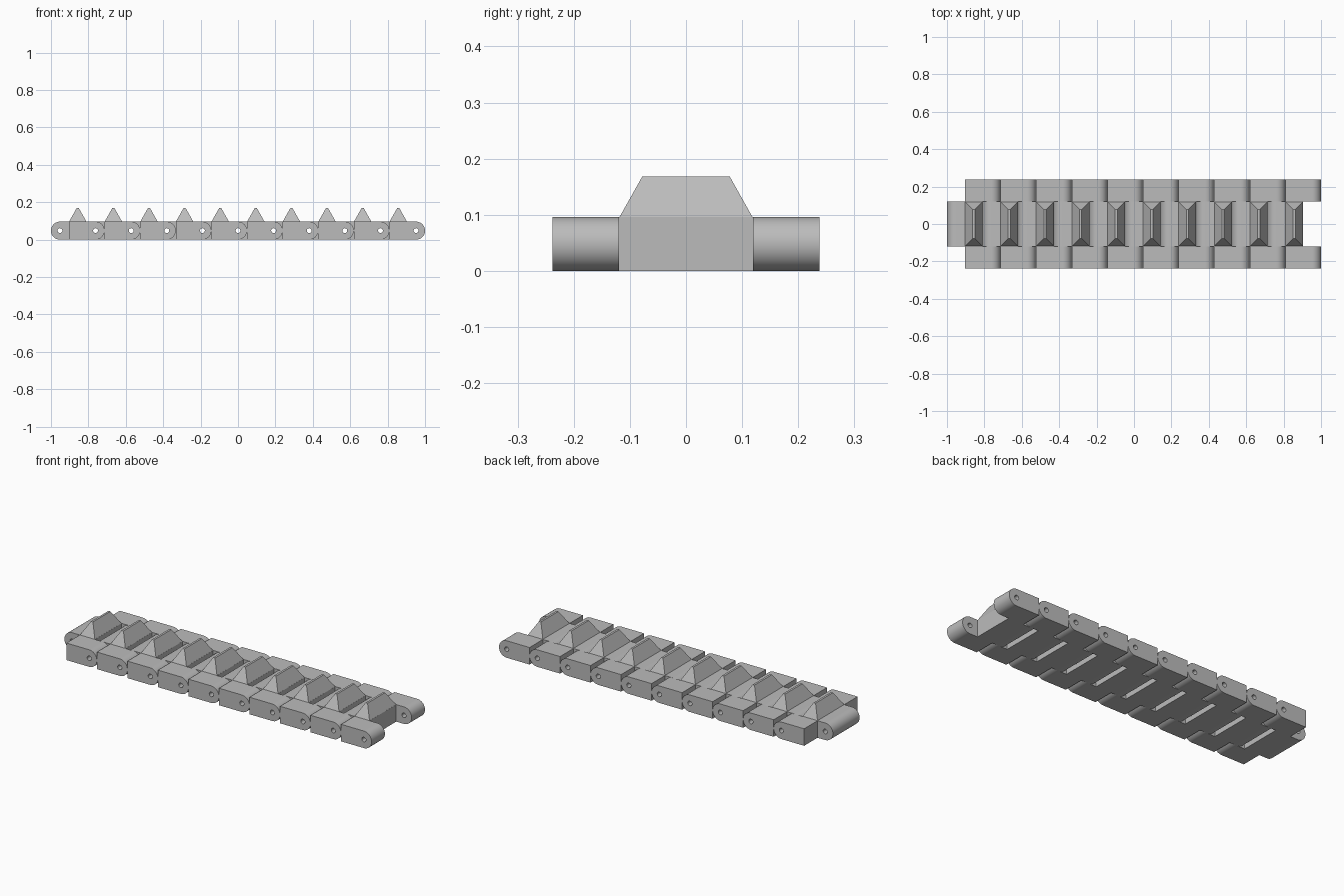
import bpy, bmesh, math
from mathutils import Matrix

if "Cube" in bpy.data.objects:
    bpy.data.objects.remove(bpy.data.objects["Cube"])

LINKS = 10
R = 0.048                      # half the link thickness
PITCH = (2 - 2 * R) / LINKS
HOLE = 0.013
INNER, OUTER, GAP = 0.12, 0.238, 0.001

steel = bpy.data.materials.new("grey_steel")
steel.use_nodes = True
colour = (0.5, 0.5, 0.5, 1)
steel.diffuse_color = colour
steel.node_tree.nodes["Principled BSDF"].inputs["Base Color"].default_value = colour


def arc(radius, start, end, count):
    angles = [start + (end - start) * i / count for i in range(count + 1)]
    return [(radius * math.cos(a), radius * math.sin(a)) for a in angles]


def lug_mesh(name, direction, y0, y1):
    """Bar with a pin hole at its rounded end, and a square end one pitch away."""
    half = math.pi / 2
    tip = [(x * direction, z) for x, z in arc(R, -half, half, 24)]
    back = -direction * (PITCH - R)
    curve = bpy.data.curves.new(name, "CURVE")
    curve.dimensions = "2D"
    curve.fill_mode = "BOTH"
    curve.extrude = (y1 - y0) / 2
    for points in (tip + [(back, R), (back, -R)], arc(HOLE, 0, 2 * math.pi, 20)[:-1]):
        spline = curve.splines.new("POLY")
        spline.points.add(len(points) - 1)
        for point, (x, z) in zip(spline.points, points):
            point.co = (x, z, 0, 1)
        spline.use_cyclic_u = True
    helper = bpy.data.objects.new(name, curve)
    mesh = bpy.data.meshes.new_from_object(helper)
    bpy.data.objects.remove(helper)
    mesh.transform(Matrix.Translation((0, (y0 + y1) / 2, R)) @ Matrix.Rotation(math.pi / 2, 4, "X"))
    bm = bmesh.new()
    bm.from_mesh(mesh)
    bmesh.ops.remove_doubles(bm, verts=bm.verts, dist=1e-5)
    bmesh.ops.recalc_face_normals(bm, faces=bm.faces)
    bm.to_mesh(mesh)
    bm.free()
    return mesh


def tooth_mesh():
    """Wedge tapering to a narrow ridge across the link."""
    bm = bmesh.new()
    bmesh.ops.create_cube(bm, size=1)
    for v in bm.verts:
        top = v.co.z > 0
        v.co.x *= 0.012 if top else PITCH - 2 * R
        v.co.y *= 0.156 if top else 2 * (INNER - GAP)
        v.co.z = 0.168 if top else 2 * R - 0.001
    mesh = bpy.data.meshes.new("tooth")
    bm.to_mesh(mesh)
    bm.free()
    return mesh


parts = {
    "centre_lug": (lug_mesh("centre_lug", -1, -INNER + GAP, INNER - GAP), 0),
    "left_lug": (lug_mesh("left_lug", 1, INNER - GAP, OUTER), PITCH),
    "right_lug": (lug_mesh("right_lug", 1, -OUTER, -INNER + GAP), PITCH),
    "tooth": (tooth_mesh(), PITCH / 2),
}

# Repeat the link along the track
for i in range(LINKS):
    pin_x = -1 + R + i * PITCH
    for name, (mesh, offset) in parts.items():
        obj = bpy.data.objects.new(f"{name}_{i + 1}", mesh)
        obj.location.x = pin_x + offset
        bpy.context.collection.objects.link(obj)

# Smooth the rounded ends, keep the edges crisp
for mesh, _ in parts.values():
    mesh.materials.clear()
    mesh.materials.append(steel)
    mesh.polygons.foreach_set("material_index", [0] * len(mesh.polygons))
    mesh.polygons.foreach_set("use_smooth", [True] * len(mesh.polygons))
    mesh.set_sharp_from_angle(angle=math.radians(30))
